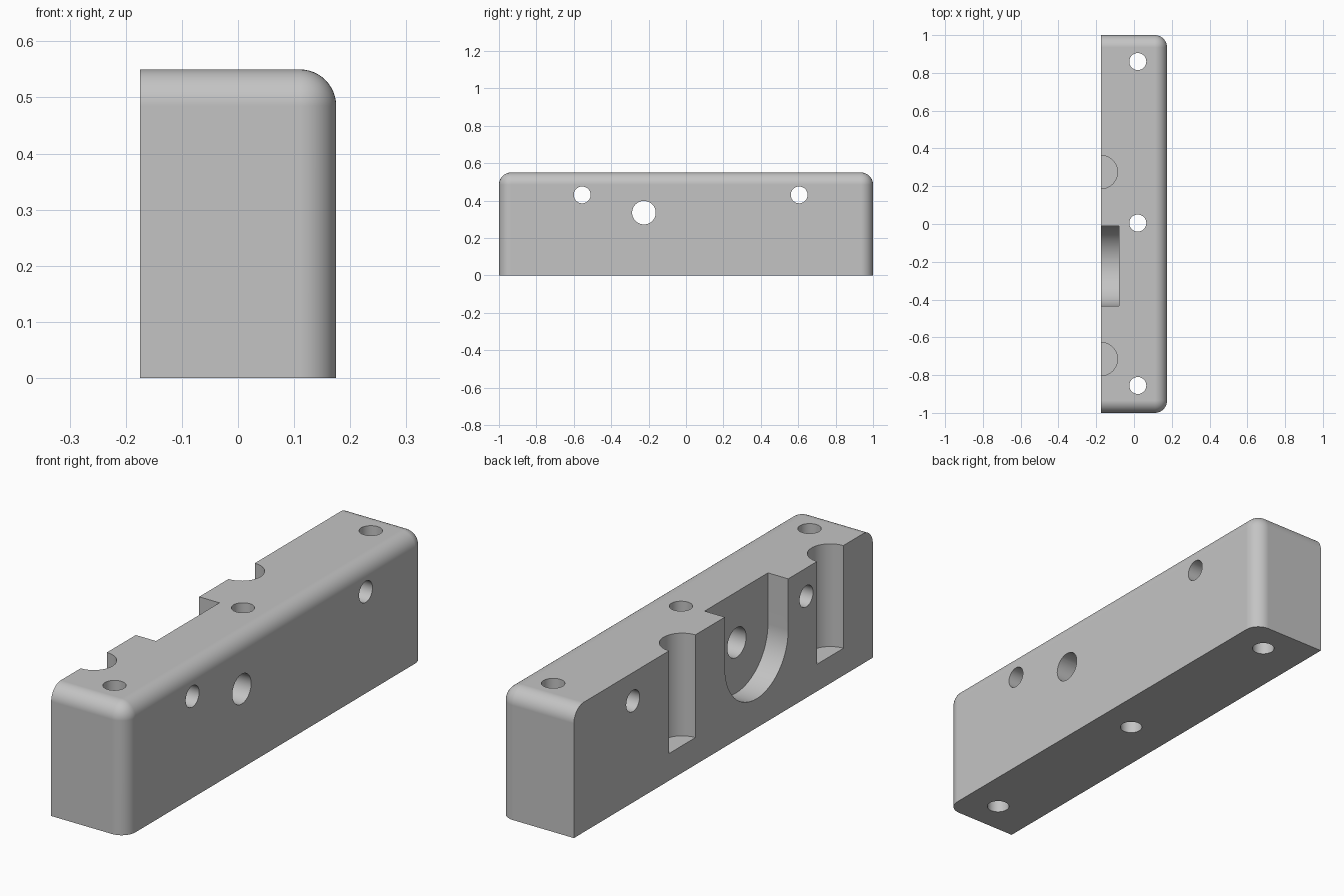
import bpy, bmesh
from math import cos, sin, pi, radians
from mathutils import Vector

cube = bpy.data.objects.get("Cube")
if cube:
    bpy.data.objects.remove(cube, do_unlink=True)

HALF_X, HALF_Y, HEIGHT, FILLET = 0.175, 1.0, 0.55, 0.065

grey = bpy.data.materials.new("plain grey")
grey.use_nodes = True
colour = (0.55, 0.55, 0.55, 1)
grey.diffuse_color = colour
grey.node_tree.nodes["Principled BSDF"].inputs["Base Color"].default_value = colour


def new_object(name, bm):
    mesh = bpy.data.meshes.new(name)
    bmesh.ops.recalc_face_normals(bm, faces=bm.faces)
    bm.to_mesh(mesh)
    bm.free()
    mesh.materials.append(grey)
    obj = bpy.data.objects.new(name, mesh)
    bpy.context.collection.objects.link(obj)
    return obj


def prism(name, profile, direction):
    """Extrude a closed outline along a direction."""
    bm = bmesh.new()
    face = bm.faces.new([bm.verts.new(p) for p in profile])
    extruded = bmesh.ops.extrude_face_region(bm, geom=[face], use_keep_orig=True)
    moved = [v for v in extruded["geom"] if isinstance(v, bmesh.types.BMVert)]
    bmesh.ops.translate(bm, verts=moved, vec=Vector(direction))
    return new_object(name, bm)


def circle(radius, count=48):
    return [(radius * cos(2 * pi * i / count), radius * sin(2 * pi * i / count))
            for i in range(count)]


def upright_hole(name, x, y, radius, bottom):
    return prism(name, [(x + a, y + b, bottom) for a, b in circle(radius)], (0, 0, 1))


def cross_hole(name, y, z, radius):
    return prism(name, [(-0.5, y + a, z + b) for a, b in circle(radius)], (1, 0, 0))


# Block, rounded along the top and the two outer corners; base and rear face stay sharp
bm = bmesh.new()
bmesh.ops.create_cube(bm, size=1)
bmesh.ops.scale(bm, verts=bm.verts, vec=(2 * HALF_X, 2 * HALF_Y, HEIGHT))
bmesh.ops.translate(bm, verts=bm.verts, vec=(0, 0, HEIGHT / 2))
rounded = [e for e in bm.edges
           if any(v.co.z > 0.1 for v in e.verts)
           and not all(v.co.x < 0 for v in e.verts)
           and (all(v.co.x > 0 for v in e.verts) or all(v.co.z > 0.1 for v in e.verts))]
bmesh.ops.bevel(bm, geom=rounded, offset=FILLET, offset_type='OFFSET',
                segments=12, profile=0.5, affect='EDGES')
block = new_object("mounting_block", bm)

cutters = []
# Vertical screw holes
for y in (-0.855, 0.005, 0.86):
    cutters.append(upright_hole("screw_hole_cutter", 0.02, y, 0.045, -0.2))
# Half-round grooves in the flat side, closed at the bottom
for y in (-0.715, 0.275):
    cutters.append(upright_hole("groove_cutter", -HALF_X, y, 0.088, 0.115))
# Cross holes
for y, z, radius in ((-0.555, 0.43, 0.045), (0.605, 0.43, 0.045), (-0.225, 0.335, 0.063)):
    cutters.append(cross_hole("cross_hole_cutter", y, z, radius))
# U-shaped pocket, open at the top
mid_y, mid_z, radius = -0.222, 0.335, 0.212
outline = [(-0.3, mid_y + radius * cos(pi + pi * i / 32), mid_z + radius * sin(pi + pi * i / 32))
           for i in range(33)]
outline += [(-0.3, mid_y + radius, 0.7), (-0.3, mid_y - radius, 0.7)]
cutters.append(prism("pocket_cutter", outline, (0.22, 0, 0)))

# Cut everything, then drop the cutters
bpy.ops.object.select_all(action='DESELECT')
block.select_set(True)
bpy.context.view_layer.objects.active = block
for cutter in cutters:
    cutter.hide_render = True
    cut = block.modifiers.new("cut", 'BOOLEAN')
    cut.operation, cut.solver, cut.object = 'DIFFERENCE', 'EXACT', cutter
    bpy.ops.object.modifier_apply(modifier=cut.name)
for cutter in cutters:
    bpy.data.objects.remove(cutter, do_unlink=True)

bpy.ops.object.shade_smooth_by_angle(angle=radians(30))
weighted = block.modifiers.new("even shading", 'WEIGHTED_NORMAL')
weighted.keep_sharp = True
